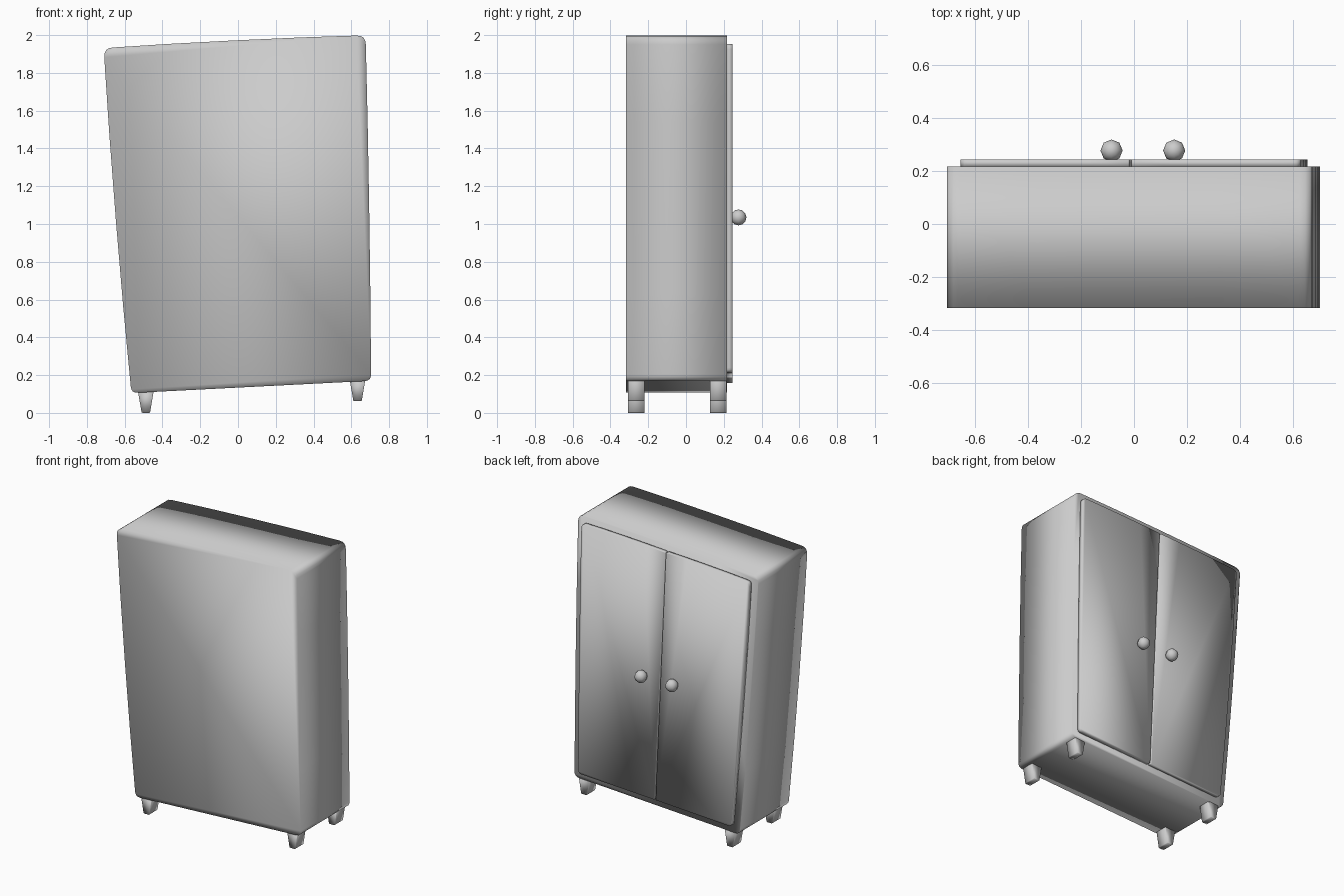
import bpy, bmesh
from mathutils import Vector

cube = bpy.data.objects.get("Cube")
if cube:
    bpy.data.objects.remove(cube, do_unlink=True)

GREY = (0.6, 0.6, 0.6, 1)
grey = bpy.data.materials.new("plain_grey")
grey.use_nodes = True
grey.diffuse_color = GREY
grey.node_tree.nodes["Principled BSDF"].inputs["Base Color"].default_value = GREY


def finish(name, bm):
    """Turn a bmesh into a smooth shaded object."""
    bmesh.ops.recalc_face_normals(bm, faces=bm.faces)
    for f in bm.faces:
        f.smooth = True
    mesh = bpy.data.meshes.new(name)
    bm.to_mesh(mesh)
    bm.free()
    mesh.materials.append(grey)
    ob = bpy.data.objects.new(name, mesh)
    bpy.context.collection.objects.link(ob)
    return ob


def outline(corners, radii, bows, steps=4):
    """Closed x-z outline with rounded corners and slightly bowed edges."""
    pts = [Vector(c) for c in corners]
    path = []
    for i, p in enumerate(pts):
        before, after = pts[i - 1], pts[(i + 1) % len(pts)]
        a = p + (before - p).normalized() * radii[i]
        b = p + (after - p).normalized() * radii[i]
        n = steps if radii[i] > 0.01 else 1
        for k in range(n + 1):
            t = k / n
            path.append(a * (1 - t) ** 2 + p * 2 * t * (1 - t) + b * t * t)
        d = after - p
        out = Vector((d.y, -d.x)).normalized()
        if bows[i]:
            for t in (0.25, 0.5, 0.75):
                path.append(p + d * t + out * bows[i] * 4 * t * (1 - t))
    return path


def slab(name, path, y0, y1):
    """Extrude an x-z outline along y."""
    bm = bmesh.new()
    face = bm.faces.new([bm.verts.new((p.x, y0, p.y)) for p in path])
    ext = bmesh.ops.extrude_face_region(bm, geom=[face], use_keep_orig=True)
    moved = [v for v in ext["geom"] if isinstance(v, bmesh.types.BMVert)]
    bmesh.ops.translate(bm, verts=moved, vec=(0, y1 - y0, 0))
    return finish(name, bm)


# Crooked cabinet body, counterclockwise from the lower -x corner
body = [(-0.565, 0.105), (0.705, 0.17), (0.676, 2.0), (-0.712, 1.932)]
slab("cabinet_body", outline(body, [0.035, 0.035, 0.05, 0.05], [0, 0.004, 0.006, 0.008]),
     -0.318, 0.217)

# Two doors meeting at a slanted seam
gap = 0.004
seam_low, seam_high = Vector((0.066, 0.188)), Vector((-0.014, 1.927))
side = Vector((gap, 0))
slab("right_door",
     outline([(-0.52, 0.158), seam_low - side, seam_high - side, (-0.659, 1.89)],
             [0.025, 0.004, 0.004, 0.03], [0, 0, 0.003, 0.008]), 0.215, 0.245)
slab("left_door",
     outline([seam_low + side, (0.657, 0.215), (0.632, 1.955), seam_high + side],
             [0.004, 0.025, 0.03, 0.004], [0, 0.004, 0.003, 0]), 0.215, 0.245)

# Round door knobs
for name, x in (("right_knob", -0.085), ("left_knob", 0.152)):
    bm = bmesh.new()
    bmesh.ops.create_uvsphere(bm, u_segments=8, v_segments=6, radius=0.042)
    bmesh.ops.translate(bm, verts=bm.verts, vec=(x, 0.278, 1.035))
    finish(name, bm)

# Tapered feet, narrowing sideways toward the floor
for side_name, x, z in (("right", -0.488, 0), ("left", 0.633, 0.062)):
    for end, y in (("front", -0.263), ("back", 0.17)):
        foot = [(x - 0.022, z), (x + 0.022, z), (x + 0.042, z + 0.12), (x - 0.042, z + 0.115)]
        slab(f"{side_name}_{end}_foot", outline(foot, [0.004] * 4, [0] * 4), y - 0.044, y + 0.044)
